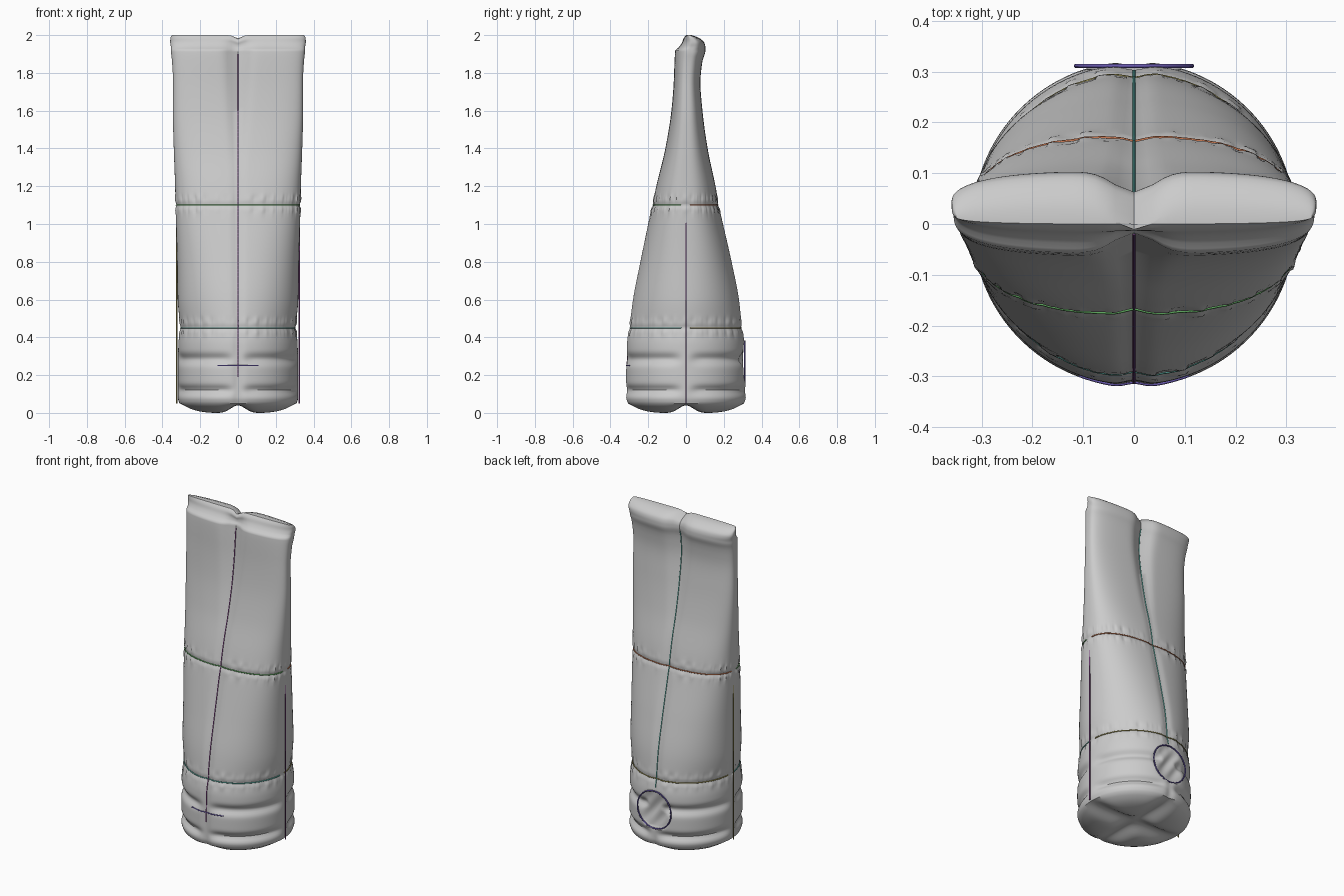
import bpy, bmesh, random
from math import sin, cos, pi, exp, tau
from mathutils import Vector

if "Cube" in bpy.data.objects:
    bpy.data.objects.remove(bpy.data.objects["Cube"])

random.seed(4)
N = 192

# height, half width in x, front reach, back reach
PROFILE = [(0.05, .310, .310, .310), (0.08, .318, .320, .320), (0.20, .318, .320, .320),
           (0.36, .316, .316, .314), (0.45, .308, .303, .300), (0.60, .319, .283, .283),
           (0.80, .322, .243, .243), (1.10, .331, .180, .175), (1.20, .333, .158, .157),
           (1.40, .340, .110, .115), (1.60, .345, .078, .088), (1.75, .344, .066, .077),
           (1.86, .349, .062, .088), (1.92, .355, .058, .104), (1.935, .355, .040, .104),
           (1.96, .359, .022, .098), (1.985, .358, .012, .070), (2.00, .350, .000, .030)]
wrinkle = [(random.randint(20, 70), random.uniform(0, tau)) for _ in range(4)]


def bump(v, w):
    return exp(-(v / w) ** 2)


def lerp_profile(z):
    z = min(max(z, .05), 2.0)
    for i in range(len(PROFILE) - 1):
        p, q = PROFILE[i], PROFILE[i + 1]
        if z <= q[0]:
            h, t = q[0] - p[0], (z - p[0]) / (q[0] - p[0])
            lo, hi = PROFILE[max(i - 1, 0)], PROFILE[min(i + 2, len(PROFILE) - 1)]
            out = []
            for k in (1, 2, 3):
                # limited Hermite slopes keep the profile free of overshoot
                d = (q[k] - p[k]) / h
                d0 = (p[k] - lo[k]) / (p[0] - lo[0]) if i else d
                d1 = (hi[k] - q[k]) / (hi[0] - q[0]) if hi is not q else d
                m0 = 2 * d * d0 / (d + d0) if d * d0 > 0 else 0
                m1 = 2 * d * d1 / (d + d1) if d * d1 > 0 else 0
                out.append(p[k] + h * (m0 * t * (1 - t) ** 2 - m1 * t * t * (1 - t))
                           + (q[k] - p[k]) * t * t * (3 - 2 * t))
            return out


def surface(t, z, grow=0.0):
    a, f, b = lerp_profile(z)
    u = min(max((z - .5) / 1.2, 0), 1)
    n = 2 + u
    c, s = cos(t), sin(t)
    # padded bands stop short of the front, back and side seams
    mask = (1 - bump(c, .17)) * (1 - bump(s, .17))
    d = -.020 * mask * (bump(z - .12, .022) + bump(z - .285, .026))
    # sewn rings with puckered cloth
    pucker = sum(sin(k * t + ph) for k, ph in wrinkle)
    for zr in (.45, 1.10):
        d += -.006 * bump(z - zr, .012)
        d += .0014 * pucker * (bump(z - zr - .035, .02) + bump(z - zr + .025, .02))
    d += grow
    half = (f + b) / 2 + d
    x = (a + d) * (1 if c > 0 else -1) * abs(c) ** (2 / n)
    y = half * (1 if s > 0 else -1) * abs(s) ** (2 / n)
    # pinch along the centre seams
    top = max(0, min((z - 1.3) / .6, 1))
    lip = max(0, min((z - 1.92) / .06, 1))
    pinch = (.009 + .032 * top) * bump(x, .025 + .03 * top)
    if s < 0:
        pinch *= 1 - lip
    y -= pinch * s
    y += (b - f) / 2
    # crumpled round patch low on the back
    if s > 0:
        rr = (x * x + (z - .265) ** 2) ** .5 / .115
        if rr < 1:
            y = min(y, .306) - .012 * (1 - rr * rr) * (1 + .5 * sin(70 * x + 50 * z))
    return Vector((x, y, z - .018 * lip * bump(x, .025)))


# Padded tube body
bm = bmesh.new()
rings = []
for s in [i / 16 for i in range(1, 16)]:
    row = []
    for i in range(N):
        p = surface(tau * i / N, .05) * s
        lobe = (1 - bump(p.x, .055)) * (1 - bump(p.y, .055)) * (1 - s ** 5)
        p.z = .036 + .012 * s ** 8 - .042 * lobe
        row.append(p)
    rings.append(row)
low = min(p.z for r in rings for p in r)
for r in rings:
    for p in r:
        p.z -= low
heights = [.05 + i * .01 for i in range(50)] + [.55 + i * .025 for i in range(20)]
heights += [1.05 + i * .01 for i in range(12)] + [1.17 + i * .03 for i in range(24)]
heights += [1.88 + i * .008 for i in range(16)]
for z in heights:
    rings.append([surface(tau * i / N, z) for i in range(N)])
rows = [[bm.verts.new(p) for p in r] for r in rings]
for r0, r1 in zip(rows, rows[1:]):
    for i in range(N):
        j = (i + 1) % N
        bm.faces.new((r0[i], r0[j], r1[j], r1[i]))
base = bm.verts.new((0, 0, sum(v.co.z for v in rows[0]) / N))
for i in range(N):
    bm.faces.new((base, rows[0][(i + 1) % N], rows[0][i]))
# the closed lip is bridged front to back
L = rows[-1]
for i in range(N // 2):
    q = [L[i], L[(i + 1) % N], L[(-i - 1) % N], L[-i % N]]
    q = list(dict.fromkeys(q))
    if len(q) > 2:
        bm.faces.new(q)
bmesh.ops.recalc_face_normals(bm, faces=bm.faces)
me = bpy.data.meshes.new("padded_tube")
bm.to_mesh(me)
bm.free()
body = bpy.data.objects.new("padded_tube", me)
bpy.context.collection.objects.link(body)
bpy.context.view_layer.objects.active = body
body.select_set(True)
bpy.ops.object.shade_smooth_by_angle(angle=.7)


def thread(name, pts, color, cyclic=False, r=.003):
    cu = bpy.data.curves.new(name, 'CURVE')
    cu.dimensions = '3D'
    cu.bevel_depth = r
    cu.bevel_resolution = 1
    cu.use_fill_caps = True
    sp = cu.splines.new('POLY')
    sp.points.add(len(pts) - 1)
    for q, p in zip(sp.points, pts):
        q.co = (*p, 1)
    sp.use_cyclic_u = cyclic
    m = bpy.data.materials.new(name + "_color")
    m.diffuse_color = (*color, 1)
    m.use_nodes = True
    m.node_tree.nodes["Principled BSDF"].inputs["Base Color"].default_value = m.diffuse_color
    cu.materials.append(m)
    bpy.context.collection.objects.link(bpy.data.objects.new(name, cu))


def span(a, b, n):
    return [a + (b - a) * i / n for i in range(n + 1)]


PURPLE, TEAL, GREEN = (.22, .06, .24), (.10, .42, .36), (.12, .42, .12)
ORANGE, OLIVE, BLUE = (.55, .18, .08), (.30, .26, .08), (.14, .10, .42)

# Centre seams
thread("front_seam", [surface(-pi / 2, z, .001) for z in span(.19, 1.9, 90)], PURPLE)
thread("back_seam", [surface(pi / 2, z, .001) for z in span(.40, 1.9, 90)], TEAL)
# Ring seams, half in front and half behind
for name, z, sign, col in (("upper_front_seam", 1.10, -1, GREEN), ("upper_back_seam", 1.10, 1, ORANGE),
                           ("lower_front_seam", .45, -1, TEAL), ("lower_back_seam", .45, 1, OLIVE)):
    thread(name, [surface(sign * t, z, .002) for t in span(.08, pi - .08, 80)], col)
thread("front_base_seam", [surface(-t, .25, .001) for t in span(pi / 2 - .35, pi / 2 + .35, 20)], BLUE)
# Side cords
for name, x, col in (("left_side_cord", -.325, OLIVE), ("right_side_cord", .325, PURPLE)):
    thread(name, [Vector((x, 0, .05)), Vector((x, 0, 1.05))], col, r=.004)
# Back patch outline
thread("back_patch_ring", [Vector((.115 * cos(tau * i / 48), .311, .265 + .115 * sin(tau * i / 48)))
                           for i in range(48)], BLUE, True, .004)
